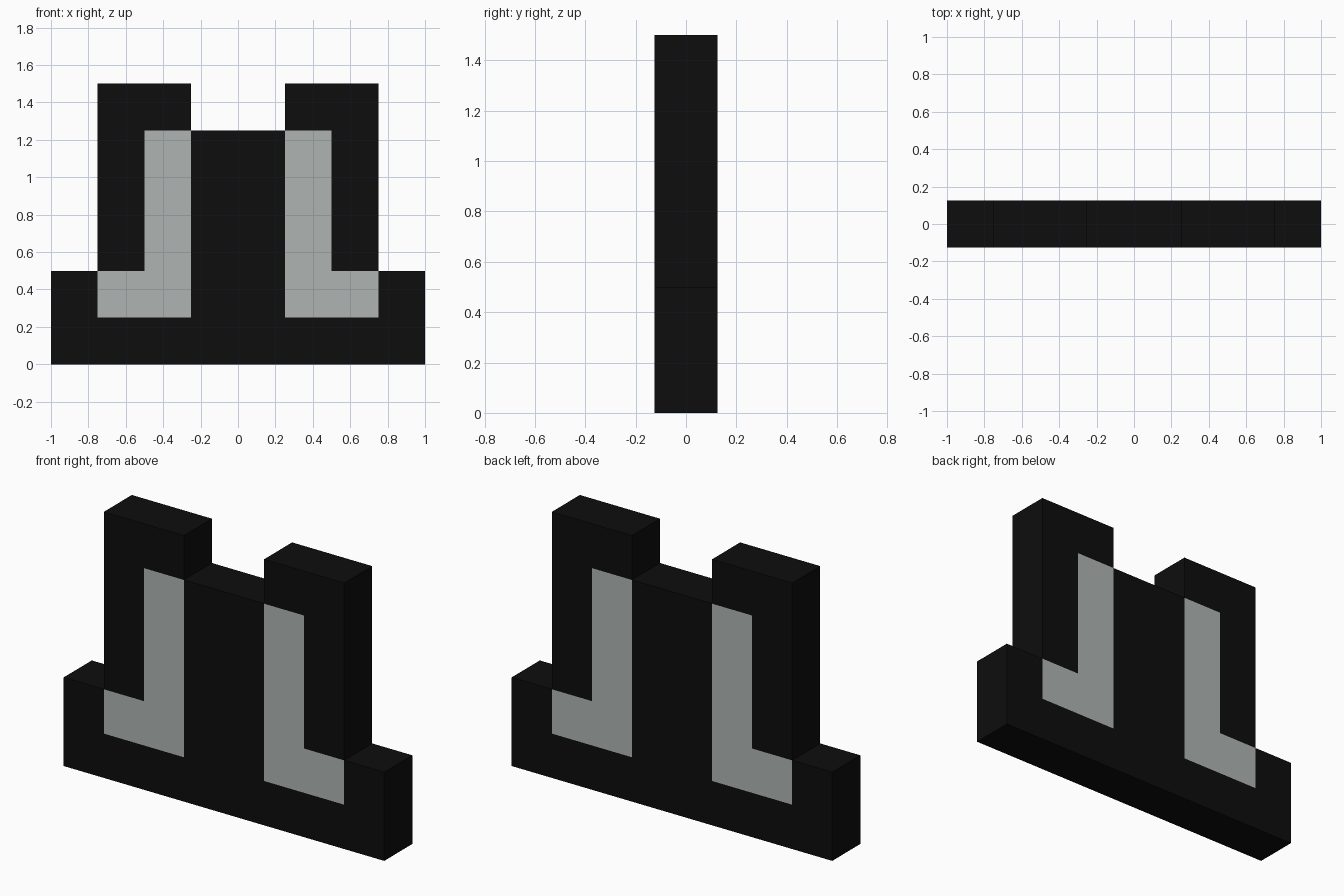
import bpy, bmesh

if "Cube" in bpy.data.objects:
    bpy.data.objects.remove(bpy.data.objects["Cube"])

DEPTH = 0.25


def material(name, rgb):
    m = bpy.data.materials.new(name)
    m.diffuse_color = (*rgb, 1.0)
    m.use_nodes = True
    m.node_tree.nodes["Principled BSDF"].inputs["Base Color"].default_value = m.diffuse_color
    return m


black = material("soft black", (0.004, 0.004, 0.004))
grey = material("light grey", (0.43, 0.46, 0.455))


def slab(name, profile, mat, side=1):
    """Extrude an x/z profile through the depth; side=-1 mirrors it in x."""
    bm = bmesh.new()
    verts = [bm.verts.new((x * side, -DEPTH / 2, z)) for x, z in profile]
    face = bm.faces.new(verts)
    out = bmesh.ops.extrude_face_region(bm, geom=[face], use_keep_orig=True)
    moved = [g for g in out["geom"] if isinstance(g, bmesh.types.BMVert)]
    bmesh.ops.translate(bm, verts=moved, vec=(0, DEPTH, 0))
    bmesh.ops.recalc_face_normals(bm, faces=bm.faces[:])
    mesh = bpy.data.meshes.new(name)
    bm.to_mesh(mesh)
    bm.free()
    mesh.materials.append(mat)
    obj = bpy.data.objects.new(name, mesh)
    bpy.context.collection.objects.link(obj)
    return obj


# Base with raised ends and centre column
half = [(1, 0), (1, .5), (.75, .5), (.75, .25), (.25, .25), (.25, 1.25)]
slab("base_frame", half + [(-x, z) for x, z in reversed(half)], black)

# L-shaped grey panels and the black hooks that cap them, left and right
panel = [(.25, .25), (.75, .25), (.75, .5), (.5, .5), (.5, 1.25), (.25, 1.25)]
hook = [(.5, .5), (.75, .5), (.75, 1.5), (.25, 1.5), (.25, 1.25), (.5, 1.25)]
for label, side in (("right", 1), ("left", -1)):
    slab(label + "_panel", panel, grey, side)
    slab(label + "_hook", hook, black, side)
